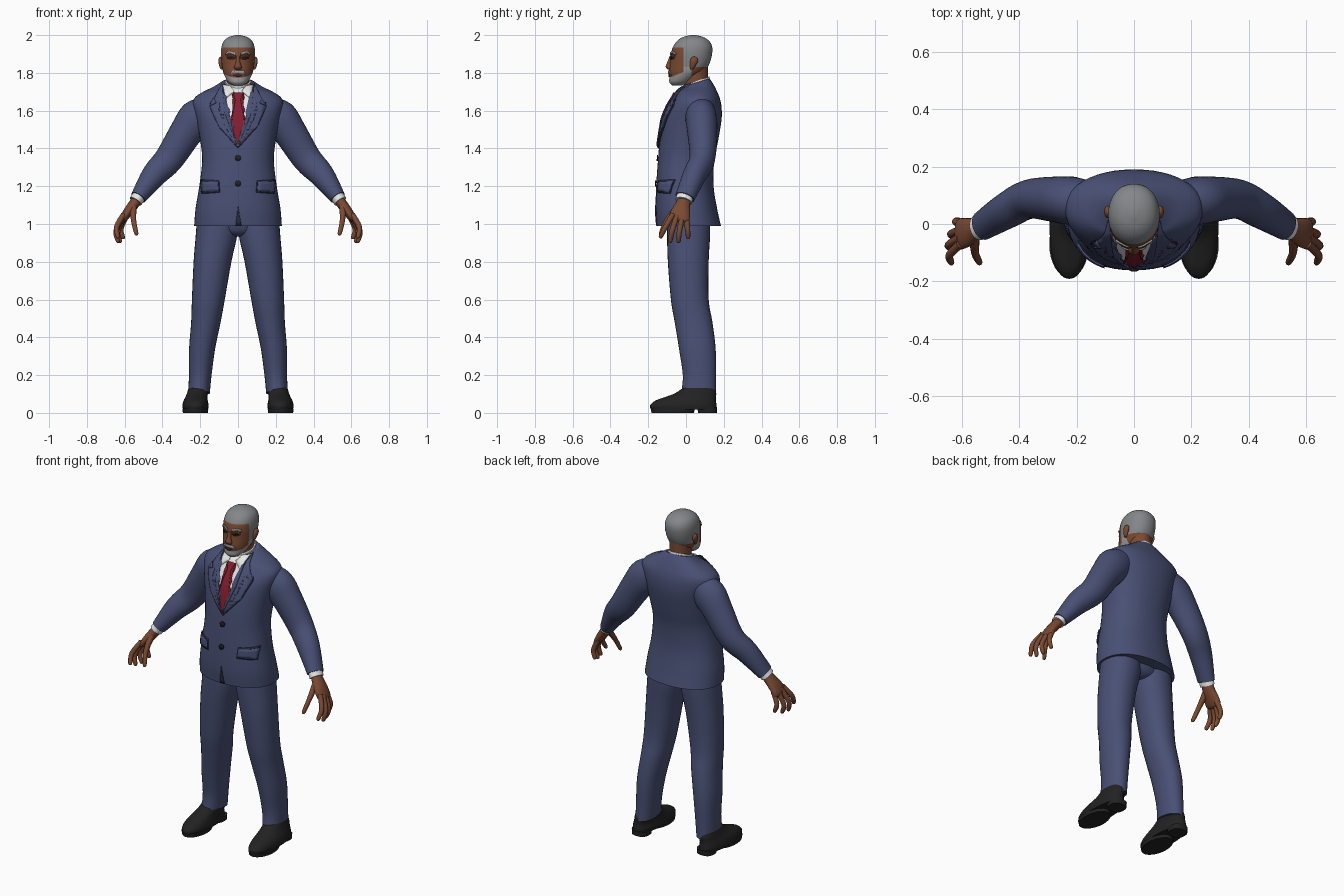
import bpy, bmesh
from math import cos, sin, pi, radians
from mathutils import Vector
from mathutils.bvhtree import BVHTree

if "Cube" in bpy.data.objects:
    bpy.data.objects.remove(bpy.data.objects["Cube"], do_unlink=True)


def material(name, r, g, b):
    m = bpy.data.materials.new(name)
    m.use_nodes = True
    m.diffuse_color = (r, g, b, 1)
    m.node_tree.nodes["Principled BSDF"].inputs["Base Color"].default_value = (r, g, b, 1)
    return m


SUIT = material("navy suit", .066, .08, .175)
DARK = material("dark navy", .022, .026, .055)
SKIN = material("brown skin", .195, .068, .033)
SHADE = material("dark skin", .07, .024, .014)
HAIR = material("grey hair", .23, .24, .25)
BEARD = material("light grey beard", .33, .33, .33)
WHITE = material("white shirt", .8, .8, .8)
RED = material("red tie", .23, .013, .03)
BLACK = material("black leather", .016, .016, .017)


def finish(name, bm, mats, angle=50):
    me = bpy.data.meshes.new(name)
    bm.to_mesh(me)
    bm.free()
    ob = bpy.data.objects.new(name, me)
    bpy.context.collection.objects.link(ob)
    for m in mats:
        me.materials.append(m)
    me.shade_smooth()
    me.set_sharp_from_angle(angle=radians(angle))
    return ob


def spline(rings, steps):
    """Smooth in-between rings through the given ones."""
    pts = [tuple(r) + (0,) * (6 - len(r)) for r in rings]
    pts = [pts[0]] + pts + [pts[-1]]
    out = []
    for i in range(1, len(pts) - 2):
        for k in range(steps):
            t = k / steps
            out.append([b + .5 * t * (c - a + t * (2 * a - 5 * b + 4 * c - d + t * (3 * (b - c) + d - a)))
                        for a, b, c, d in zip(*pts[i - 1:i + 3])])
    return out + [list(pts[-1])]


def loft(name, rings, mats, side=1, n=32, steps=4, power=2, flat=True):
    """Skin over rings (x, y, z, radius x, radius y, tilt), level or square to the path."""
    bm = bmesh.new()
    path = spline(rings, steps)
    loops = []
    for i, (x, y, z, rx, ry, tilt) in enumerate(path):
        u, v = Vector((1, 0, 0)), Vector((0, 1, tilt))
        if not flat:
            t = (Vector(path[min(i + 1, len(path) - 1)][:3]) - Vector(path[max(i - 1, 0)][:3])).normalized()
            v = Vector((0, 1, 0))
            v = (v - t * v.dot(t)).normalized()
            u = v.cross(t)
        loop = []
        for k in range(n):
            c, s = cos(2 * pi * k / n), sin(2 * pi * k / n)
            c, s = (abs(q) ** (2 / power) * (1 if q > 0 else -1) for q in (c, s))
            p = Vector((x, y, z)) + u * c * max(rx, .001) + v * s * max(ry, .001)
            loop.append(bm.verts.new((p.x * side, p.y, p.z)))
        loops.append(loop)
    for a, b in zip(loops, loops[1:]):
        for k in range(n):
            bm.faces.new((a[k], a[k - 1], b[k - 1], b[k]))
    bm.faces.new(loops[0])
    bm.faces.new(loops[-1])
    bmesh.ops.recalc_face_normals(bm, faces=bm.faces)
    return finish(name, bm, mats)


def cut(bm, co, no):
    bmesh.ops.bisect_plane(bm, geom=bm.verts[:] + bm.edges[:] + bm.faces[:], plane_co=co, plane_no=no)


def surface(ob):
    me = ob.data
    return BVHTree.FromPolygons([v.co for v in me.vertices], [p.vertices[:] for p in me.polygons])


def plate(name, outline, mat, target, lift=.006, side=1, grid=.02):
    """Thin plate with an (x, z) outline, laid on the front of a surface."""
    bm = bmesh.new()
    bm.faces.new([bm.verts.new((x * side, 0, z)) for x, z in outline])
    bmesh.ops.triangulate(bm, faces=bm.faces[:])
    for axis in (0, 2):
        no = Vector([1 if i == axis else 0 for i in range(3)])
        lo = min(v.co[axis] for v in bm.verts)
        hi = max(v.co[axis] for v in bm.verts)
        for k in range(1, int((hi - lo) / grid) + 1):
            cut(bm, no * (lo + k * grid), no)
    for v in bm.verts:
        hit, normal, _, _ = target.ray_cast(Vector((v.co.x, -1, v.co.z)), Vector((0, 1, 0)))
        if hit is None:
            hit, normal, _, _ = target.find_nearest(Vector((v.co.x, -.05, v.co.z)))
        v.co = hit + normal * lift
    bmesh.ops.recalc_face_normals(bm, faces=bm.faces)
    if sum(f.normal.y * f.calc_area() for f in bm.faces) > 0:
        bmesh.ops.reverse_faces(bm, faces=bm.faces[:])
    ob = finish(name, bm, [mat])
    mod = ob.modifiers.new("thickness", "SOLIDIFY")
    mod.thickness, mod.offset = .006, -1
    return ob


def disc(x, z, r):
    return [(x + r * cos(k * pi / 6), z + r * sin(k * pi / 6)) for k in range(12)]


# Jacket body
jacket = loft("jacket", [
    (0, .015, .99, .232, .17), (0, .002, 1.08, .225, .163), (0, -.006, 1.2, .205, .152),
    (0, 0, 1.33, .19, .149), (0, .014, 1.43, .198, .154), (0, .034, 1.55, .22, .154),
    (0, .048, 1.62, .238, .14), (0, .057, 1.665, .232, .122), (0, .06, 1.7, .185, .105),
    (0, .058, 1.725, .13, .088, .15), (0, .058, 1.75, .085, .067, .3)], [SUIT], n=48, power=2.25)
body = surface(jacket)

# Shirt, tie, buttons and front opening
plate("shirt_front", [(0, 1.41), (.07, 1.58), (.085, 1.73), (-.085, 1.73), (-.07, 1.58)], WHITE, body, .003)
plate("tie", [(0, 1.42), (.034, 1.51), (.03, 1.55), (.014, 1.65), (.026, 1.69), (-.026, 1.69),
              (-.014, 1.65), (-.03, 1.55), (-.034, 1.51)], RED, body, .011)
loft("shirt_collar", [(0, .045, 1.69, .08, .088, .3), (0, .05, 1.755, .068, .073, .35)], [WHITE])
plate("front_vent", [(0, 1.1), (.018, .992), (-.012, .992)], DARK, body, .004)
for label, z in (("upper", 1.35), ("lower", 1.215)):
    plate(label + "_button", disc(0, z, .016), BLACK, body, .007)

# Pelvis of the trousers
loft("trouser_seat", [(0, .015, .935, .04, .06), (0, .015, .97, .15, .1), (0, .015, 1.1, .2, .12)], [SUIT])

# Head, with hair and beard cut along clean lines
head = loft("head", [
    (0, -.048, 1.733, .025, .025), (0, -.036, 1.75, .05, .052), (0, -.014, 1.78, .069, .074),
    (0, .005, 1.81, .08, .095), (0, .02, 1.85, .086, .105), (0, .029, 1.9, .09, .109),
    (0, .035, 1.94, .087, .103), (0, .038, 1.97, .074, .084), (0, .038, 1.99, .048, .053),
    (0, .038, 2, .012, .014)], [SKIN, HAIR, BEARD], n=48, power=2.15)
face = surface(head)
bm = bmesh.new()
bm.from_mesh(head.data)
for co, no in (((0, 0, 1.935), (0, 0, 1)), ((0, 0, 1.83), (0, 0, 1)), ((0, -.012, 0), (0, 1, 0)),
               ((0, .03, 0), (0, 1, 0)), ((0, -.088, 1.775), (0, -.4, 1))):
    cut(bm, co, no)
for f in bm.faces:
    c = f.calc_center_median()
    if c.z > 1.935 or (c.y > -.012 and c.z > 1.83):
        f.material_index = 1
    elif c.y < .03 and (c.z < 1.81 + .4 * c.y or c.y > -.012):
        f.material_index = 2
bm.to_mesh(head.data)
bm.free()
loft("neck", [(0, .05, 1.67, .06, .065), (0, .052, 1.75, .06, .064), (0, .045, 1.84, .064, .072)], [SKIN])
loft("nose", [(0, -.076, 1.89, .009, .01), (0, -.086, 1.855, .012, .014), (0, -.09, 1.832, .02, .018),
              (0, -.086, 1.818, .017, .01)], [SKIN], n=16)
plate("moustache", [(-.042, 1.785), (-.03, 1.812), (.03, 1.812), (.042, 1.785), (.03, 1.797), (-.03, 1.797)],
      BEARD, face, .005, grid=.01)
plate("lips", [(-.026, 1.788), (0, 1.796), (.026, 1.788), (0, 1.778)], SHADE, face, .004, grid=.01)

# Finger paths: base, middle and tip
FINGERS = {
    "index_finger": ((.605, -.07, 1.05), (.642, -.108, .985), (.635, -.138, .925)),
    "middle_finger": ((.605, -.047, 1.045), (.645, -.073, .965), (.634, -.085, .9)),
    "ring_finger": ((.602, -.02, 1.04), (.637, -.035, .96), (.622, -.04, .9)),
    "little_finger": ((.592, .002, 1.04), (.62, .008, .975), (.607, .012, .92)),
    "thumb": ((.555, -.04, 1.095), (.553, -.1, 1.02), (.536, -.138, .94)),
}

for s, label in ((1, "left_"), (-1, "right_")):
    # Lapel, collar wing and pocket flap
    plate(label + "lapel", [(0, 1.405), (.1, 1.52), (.145, 1.62), (.112, 1.635), (.125, 1.66),
                            (.082, 1.74), (.08, 1.7), (.068, 1.58)], SUIT, body, .01, s)
    plate(label + "lapel_edge", [(0, 1.4), (.104, 1.516), (.151, 1.624), (.12, 1.637), (.131, 1.66),
                                 (.1, 1.655), (.1, 1.6), (.07, 1.52)], DARK, body, .004, s)
    plate(label + "collar_wing", [(.02, 1.7), (.066, 1.66), (.08, 1.735), (.04, 1.725)], WHITE, body, .009, s)
    plate(label + "pocket_edge", [(.095, 1.167), (.19, 1.16), (.192, 1.235), (.1, 1.23)], DARK, body, .004, s)
    plate(label + "pocket_flap", [(.1, 1.174), (.188, 1.168), (.19, 1.226), (.104, 1.222)], SUIT, body, .01, s)

    # Sleeve, cuff and hand
    loft(label + "sleeve", [
        (.14, .075, 1.615, .07, .07), (.213, .08, 1.562, .1, .083), (.275, .086, 1.485, .088, .079),
        (.365, .086, 1.345, .077, .068), (.445, .045, 1.258, .066, .062), (.528, -.006, 1.14, .042, .052)],
        [SUIT], s, flat=False)
    loft(label + "shirt_cuff", [(.515, 0, 1.16, .036, .045), (.542, -.013, 1.12, .036, .045)],
         [WHITE], s, flat=False)
    loft(label + "palm", [(.525, -.005, 1.14, .027, .033), (.555, -.018, 1.1, .028, .04),
                          (.585, -.03, 1.06, .025, .052), (.608, -.036, 1.025, .018, .052),
                          (.614, -.038, 1.012, .006, .03)], [SKIN], s, n=20, flat=False)
    for finger, (a, b, c) in FINGERS.items():
        r = .019 if finger == "thumb" else .015
        near_tip = tuple(p * .15 + q * .85 for p, q in zip(b, c))
        loft(label + finger, [a + (r, r), b + (.014, .014), near_tip + (.011, .011), c + (.003, .003)],
             [SKIN], s, n=12, flat=False)

    # Trouser leg
    loft(label + "trouser_leg", [
        (.206, .068, .105, .057, .092, -.12), (.2, .071, .2, .06, .088), (.19, .06, .34, .069, .097),
        (.17, .04, .48, .078, .1), (.157, .02, .6, .087, .1), (.135, .012, .8, .1, .108),
        (.113, .014, .95, .11, .114), (.108, .015, 1.08, .105, .112)], [SUIT], s, power=2.15)

    # Shoe with sole and heel
    loft(label + "shoe", [
        (.225, -.012, .018, .066, .174), (.225, -.014, .04, .069, .176), (.224, -.002, .065, .064, .16),
        (.22, .025, .085, .058, .133), (.215, .052, .105, .055, .108), (.21, .075, .145, .048, .074)],
        [BLACK], s, power=2.2)
    loft(label + "sole", [(.226, -.07, 0, .066, .112), (.226, -.07, .022, .069, .117)], [BLACK], s, steps=1)
    loft(label + "heel", [(.22, .113, 0, .05, .05), (.22, .113, .03, .052, .052)], [BLACK], s, steps=1, power=2.6)

    # Ear, eye and brow
    loft(label + "ear", [(.086, .03, 1.818, .004, .006), (.089, .034, 1.832, .009, .013),
                         (.092, .042, 1.86, .012, .021), (.092, .044, 1.878, .009, .016),
                         (.09, .042, 1.886, .003, .005)], [SKIN], s, n=16)
    plate(label + "eye_socket", [(.014, 1.877), (.03, 1.87), (.055, 1.874), (.06, 1.892), (.035, 1.9),
                                 (.014, 1.894)], SHADE, face, .002, s, .01)
    plate(label + "eye", [(.02, 1.879), (.034, 1.876), (.05, 1.88), (.036, 1.888)], BLACK, face, .004, s, .01)
    plate(label + "eyebrow", [(.014, 1.895), (.045, 1.905), (.064, 1.894), (.06, 1.907), (.042, 1.915),
                              (.014, 1.905)], BEARD, face, .006, s, .01)
